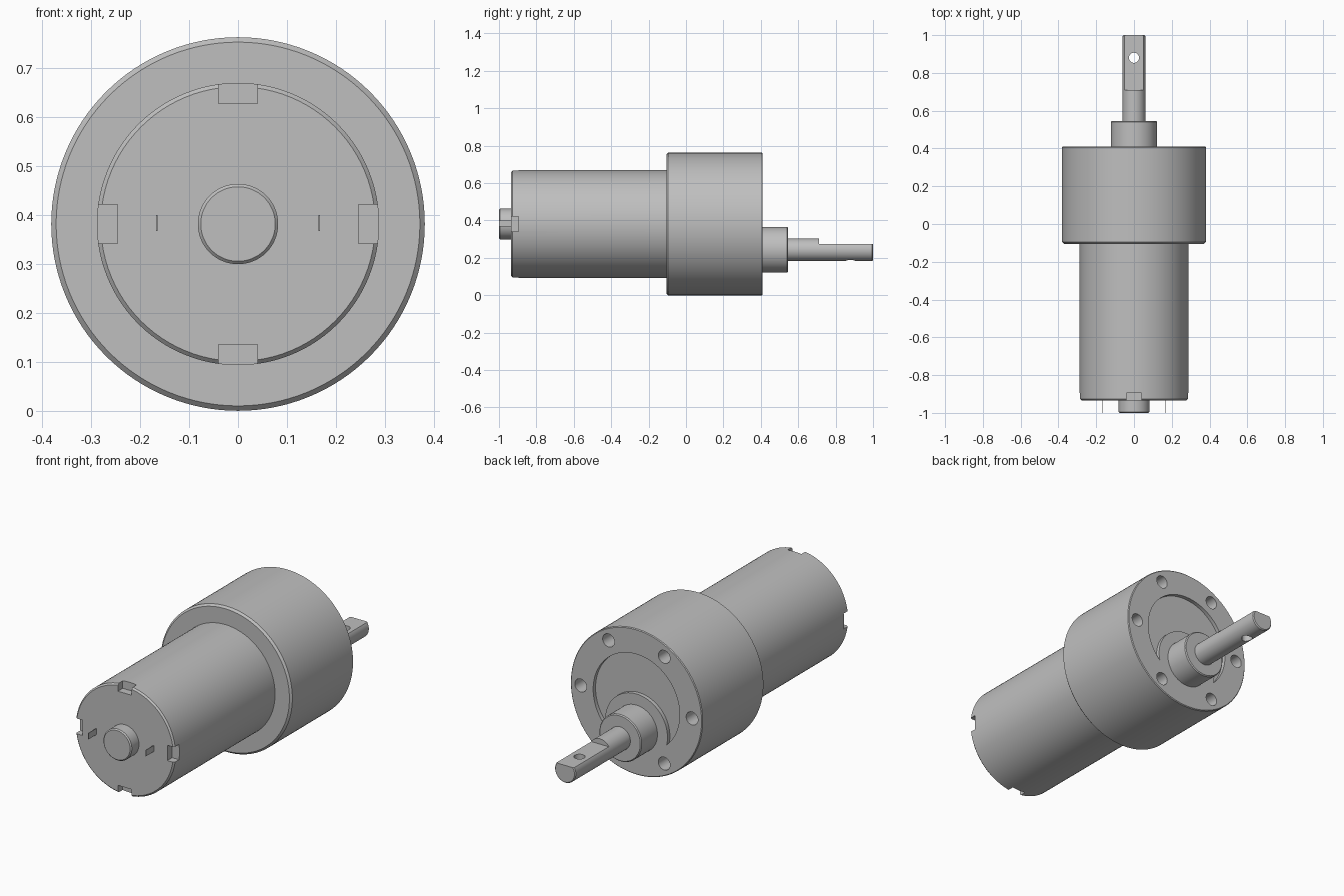
import bpy, bmesh, math
from mathutils import Matrix, Vector

cube = bpy.data.objects.get("Cube")
if cube:
    bpy.data.objects.remove(cube, do_unlink=True)

AXIS = 0.381      # height of the motor axis
SHAFT_Z = 0.243   # height of the offset output shaft
FACE_Y = 0.41     # mounting face of the gearbox

steel = bpy.data.materials.new("grey_steel")
steel.use_nodes = True
grey = (0.52, 0.52, 0.52, 1)
steel.diffuse_color = grey
steel.node_tree.nodes["Principled BSDF"].inputs["Base Color"].default_value = grey


def make_object(name, bm):
    bmesh.ops.recalc_face_normals(bm, faces=bm.faces)
    mesh = bpy.data.meshes.new(name)
    bm.to_mesh(mesh)
    bm.free()
    mesh.materials.append(steel)
    obj = bpy.data.objects.new(name, mesh)
    bpy.context.collection.objects.link(obj)
    return obj


def turned(name, z, r, y0, y1, front=0.0, back=0.0, sides=96):
    """Round bar along y with chamfered ends."""
    profile = [(r - front, y0), (r, y0 + front), (r, y1 - back), (r - back, y1)]
    if not front:
        profile.pop(0)
    if not back:
        profile.pop()
    bm = bmesh.new()
    rings = []
    for radius, y in profile:
        angles = [2 * math.pi * i / sides for i in range(sides)]
        rings.append([bm.verts.new((radius * math.cos(a), y, z + radius * math.sin(a)))
                      for a in angles])
    for a, b in zip(rings, rings[1:]):
        for i in range(sides):
            j = (i + 1) % sides
            bm.faces.new((a[i], a[j], b[j], b[i]))
    bm.faces.new(rings[0])
    bm.faces.new(rings[-1])
    return make_object(name, bm)


def box(name, centre, size, turn=0.0):
    """Box placed relative to the motor axis, turned about that axis."""
    bm = bmesh.new()
    place = (Matrix.Translation((0, 0, AXIS)) @ Matrix.Rotation(turn, 4, 'Y')
             @ Matrix.Translation(centre) @ Matrix.Diagonal((*size, 1)))
    bmesh.ops.create_cube(bm, size=1, matrix=place)
    return make_object(name, bm)


def cut(target, cutter):
    """Subtract the cutter, then discard it."""
    cutter.hide_render = True
    mod = target.modifiers.new("cut", 'BOOLEAN')
    mod.operation = 'DIFFERENCE'
    mod.solver = 'EXACT'
    mod.object = cutter
    bpy.context.view_layer.objects.active = target
    bpy.ops.object.modifier_apply(modifier=mod.name)
    bpy.data.objects.remove(cutter, do_unlink=True)


# Motor can with four notches around the end cap
motor = turned("motor_can", AXIS, 0.288, -0.935, -0.1, front=0.008)
for k in range(4):
    cut(motor, box("notch_cutter", (0.296, -0.925, 0), (0.1, 0.06, 0.08), k * math.pi / 2))

# End bearing and terminals
bearing = turned("end_bearing", AXIS, 0.082, -1.0, -0.93, front=0.006, sides=64)
for side, label in ((1, "left"), (-1, "right")):
    box(label + "_terminal", (0.166 * side, -0.965, 0.002), (0.003, 0.07, 0.032))

# Gearbox with a crescent recess and six screw holes
gearbox = turned("gearbox", AXIS, 0.381, -0.105, FACE_Y, front=0.01, back=0.004, sides=128)
crescent = turned("recess_cutter", AXIS, 0.25, FACE_Y - 0.02, FACE_Y + 0.05)
cut(crescent, turned("land_cutter", SHAFT_Z, 0.18, FACE_Y - 0.1, FACE_Y + 0.1))
cut(gearbox, crescent)
for k in range(6):
    a = k * math.pi / 3
    hole = turned("hole_cutter", AXIS + 0.322 * math.sin(a), 0.034,
                  FACE_Y - 0.1, FACE_Y + 0.05, sides=32)
    hole.data.transform(Matrix.Translation((0.322 * math.cos(a), 0, 0)))
    cut(gearbox, hole)

# Output boss and shaft with a flat and a cross hole
boss = turned("output_boss", SHAFT_Z, 0.122, FACE_Y - 0.01, 0.545, back=0.005, sides=64)
shaft = turned("output_shaft", SHAFT_Z, 0.06, 0.53, 1.0, back=0.005, sides=64)
cut(shaft, box("flat_cutter", (0, 0.91, 0.275 + 0.05 - AXIS), (0.2, 0.4, 0.1)))
pin = turned("pin_cutter", 0, 0.027, -0.2, 0.2, sides=32)
pin.data.transform(Matrix.Translation((0, 0.88, SHAFT_Z)) @ Matrix.Rotation(math.pi / 2, 4, 'X'))
cut(shaft, pin)

# Smooth round walls, sharp edges
bpy.ops.object.select_all(action='DESELECT')
for obj in (motor, bearing, gearbox, boss, shaft):
    obj.select_set(True)
bpy.context.view_layer.objects.active = motor
bpy.ops.object.shade_smooth_by_angle(angle=math.radians(30))
